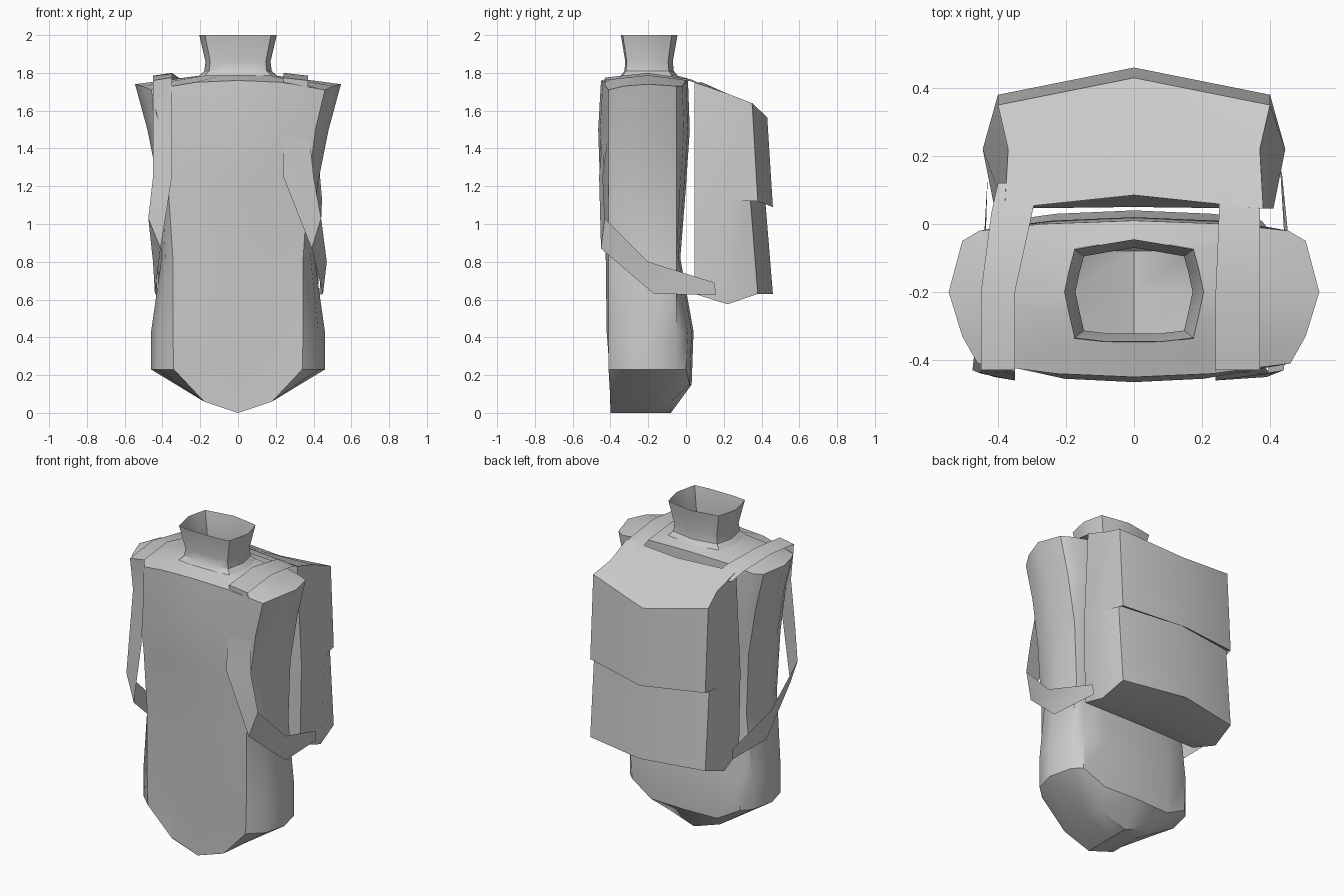
import bpy
import bmesh

default_cube = bpy.data.objects.get("Cube")
if default_cube:
    bpy.data.objects.remove(default_cube, do_unlink=True)

# Single plain material
grey = bpy.data.materials.new("plain_grey")
grey.use_nodes = True
grey.diffuse_color = (0.6, 0.6, 0.6, 1)
grey.node_tree.nodes["Principled BSDF"].inputs["Base Color"].default_value = grey.diffuse_color


def finish(bm, name, angle=0.6):
    """Clean the bmesh, turn it into an object and shade it."""
    bmesh.ops.remove_doubles(bm, verts=bm.verts, dist=0.0005)
    bmesh.ops.recalc_face_normals(bm, faces=bm.faces)
    mesh = bpy.data.meshes.new(name)
    bm.to_mesh(mesh)
    bm.free()
    mesh.materials.append(grey)
    obj = bpy.data.objects.new(name, mesh)
    bpy.context.collection.objects.link(obj)
    bpy.ops.object.select_all(action="DESELECT")
    obj.select_set(True)
    bpy.context.view_layer.objects.active = obj
    bpy.ops.object.shade_smooth_by_angle(angle=angle)
    return obj


def skin(bm, rows, closed):
    """Join neighbouring rows of points with quads."""
    grid = [[bm.verts.new(point) for point in row] for row in rows]
    count = len(grid[0])
    for low, high in zip(grid, grid[1:]):
        for i in range(count if closed else count - 1):
            j = (i + 1) % count
            bm.faces.new((low[i], low[j], high[j], high[i]))


def full_ring(half):
    """Mirror a half section, front centre to back centre, into a ring."""
    return half + [(-x, y, z) for x, y, z in reversed(half[1:-1])]


def pinch(half):
    """Collapse a half section onto the centre plane to close an end."""
    (_, front, low), (_, back, high) = half[0], half[-1]
    ridge = []
    for _, y, _ in half:
        y = min(max(y, front), back)
        ridge.append((0, y, low + (high - low) * (y - front) / (back - front)))
    return ridge


def loft(name, halves):
    bm = bmesh.new()
    skin(bm, [full_ring(half) for half in halves], closed=True)
    return finish(bm, name)


# Torso: front panel, rounded flank and back panel at each height
def torso_section(z, front, corner, width, bulge, back):
    flank = width - bulge
    return [(0, front, z), (corner / 2, front + 0.01, z), (corner, -0.41, z),
            (flank, -0.33, z), (width, -0.2, z), (flank, -0.05, z),
            (flank - 0.05, back - 0.03, z), (width / 2, back - 0.01, z), (0, back, z)]


body = [torso_section(*row) for row in (
    (0.23, -0.405, 0.34, 0.46, 0.035, 0.03),
    (0.43, -0.42, 0.345, 0.46, 0.035, 0.04),
    (0.82, -0.425, 0.345, 0.405, 0.02, -0.03),
    (1.2, -0.455, 0.37, 0.42, 0.02, 0),
    (1.5, -0.465, 0.41, 0.48, 0.03, 0.02),
    (1.74, -0.45, 0.46, 0.545, 0.04, 0.01))]

# The back of the hem dips; the shoulder rim drops at its corners
body[0][-2:] = [(x, y, 0.15) for x, y, z in body[0][-2:]]
rim_drop = (-0.02, -0.01, 0.03, 0.01, 0, 0.01, 0.01, -0.02, -0.03)
body[-1] = [(x, y, z - drop) for (x, y, z), drop in zip(body[-1], rim_drop)]

# Pointed underside
hem = [(min(x, 0.18), min(max(y, -0.4), -0.08), min(x, 0.18) / 3)
       for x, y, z in body[0]]

# Open neck, sharing its lowest ring with the shoulders
neck_outline = [(0, -0.345), (0.09, -0.345), (0.175, -0.335), (0.19, -0.27),
                (0.205, -0.2), (0.19, -0.13), (0.175, -0.075), (0.09, -0.06), (0, -0.045)]


def neck_section(z, scale):
    return [(x * scale, (y + 0.2) * scale - 0.2, z) for x, y in neck_outline]


neck = [neck_section(z, s) for z, s in ((1.785, 1.01), (1.81, 0.87), (1.86, 0.84), (2, 1))]
loft("torso", [pinch(hem), hem] + body + [neck[0]])
loft("neck_collar", neck)


# Backpack: front edge, bulging side and angled rear panel
def pack_section(front_y, front_x, side_x, rear_y, front_z, side_z, edge_z, rear_z):
    return [(0, front_y, front_z), (front_x, 0.045, front_z), (side_x, 0.22, side_z),
            (0.4, rear_y - 0.08, edge_z), (0, rear_y, rear_z)]


pack_base = pack_section(0.05, 0.4, 0.42, 0.46, 0.63, 0.575, 0.63, 0.63)
pack_waist = pack_section(0.05, 0.41, 0.445, 0.42, 1.13, 1.13, 1.14, 1.12)
flap_lip = pack_section(0.05, 0.41, 0.445, 0.46, 1.13, 1.13, 1.12, 1.09)
pack_top = pack_section(0.085, 0.38, 0.37, 0.43, 1.75, 1.69, 1.64, 1.565)
loft("backpack", [pinch(pack_base), pack_base, pack_waist, flap_lip, pack_top, pinch(pack_top)])

# Strap edges as (inner y, inner z, outer y, outer z), pack top to pack base
strap_edges = [
    (0.12, 1.72, 0.12, 1.72), (0.03, 1.765, 0.03, 1.755),
    (-0.2, 1.8, -0.2, 1.785), (-0.43, 1.775, -0.43, 1.76),
    (-0.435, 1.55, -0.4, 1.55), (-0.46, 1.25, -0.44, 1.25),
    (-0.45, 0.87, -0.43, 1.03), (-0.17, 0.63, -0.2, 0.8), (0.16, 0.625, 0.15, 0.69)]
left_strap = ([(0.25, 0.37)] * 2 + [(0.24, 0.37)] * 3
              + [(0.24, 0.4), (0.39, 0.44), (0.45, 0.47), (0.43, 0.435)])
right_strap = ([(0.28, 0.4), (0.3, 0.42)] + [(0.35, 0.45)] * 4
               + [(0.41, 0.475), (0.44, 0.45), (0.43, 0.43)])

for name, side, widths in (("left_strap", 1, left_strap), ("right_strap", -1, right_strap)):
    bm = bmesh.new()
    skin(bm, [((side * inner, yi, zi), (side * outer, yo, zo))
              for (inner, outer), (yi, zi, yo, zo) in zip(widths, strap_edges)], closed=False)
    finish(bm, name)
